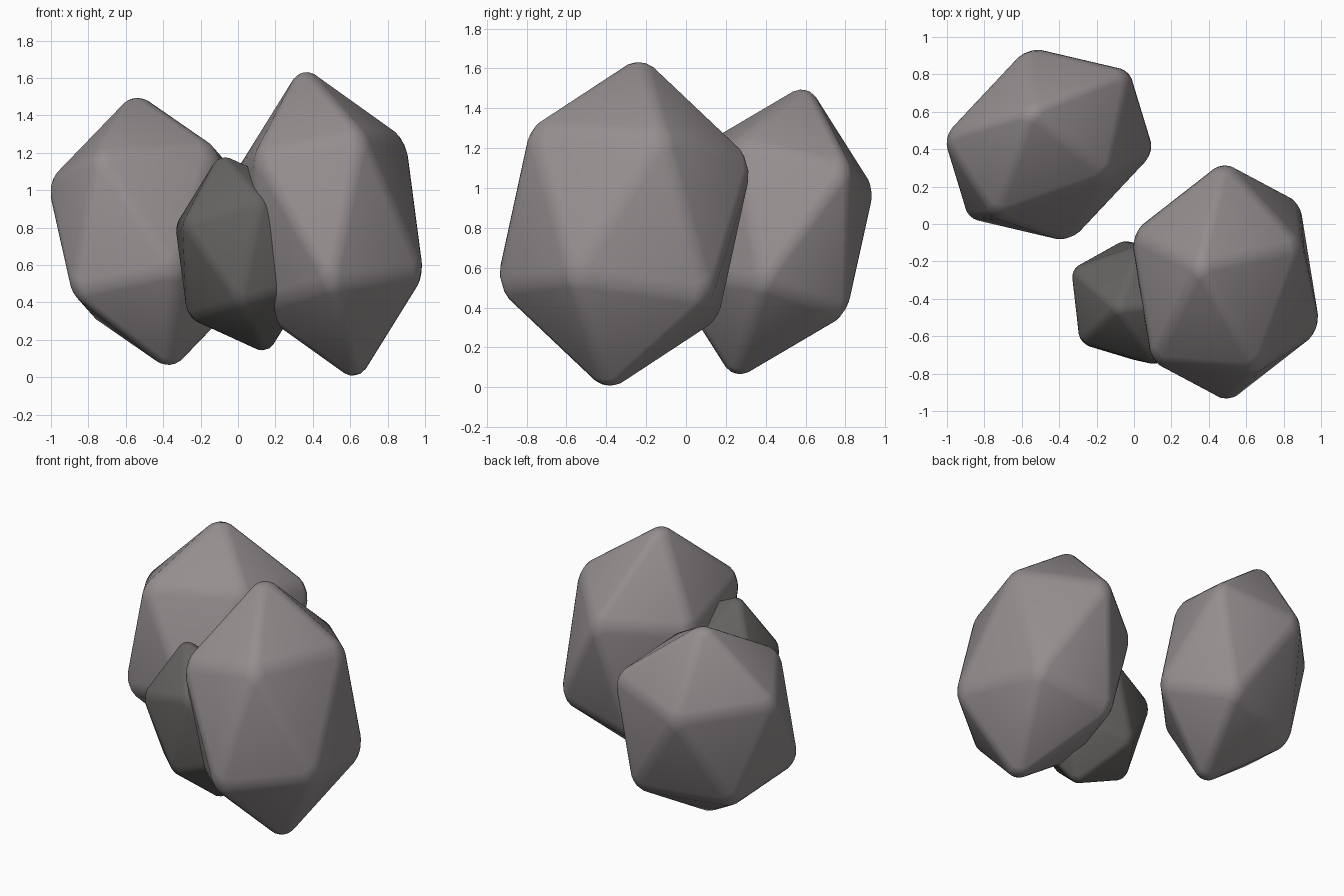
import bpy, bmesh, math
from mathutils import Vector

cube = bpy.data.objects.get("Cube")
if cube:
    bpy.data.objects.remove(cube, do_unlink=True)


def material(name, rgb):
    m = bpy.data.materials.new(name)
    m.use_nodes = True
    m.diffuse_color = (*rgb, 1)
    bsdf = m.node_tree.nodes["Principled BSDF"]
    bsdf.inputs["Base Color"].default_value = (*rgb, 1)
    bsdf.inputs["Roughness"].default_value = 0.8
    return m


def boulder(name, centre, axis, u, v, mat, grow=1.045, width=0.07):
    """Rounded 20-sided stone, stretched along a tilted axis and two ring directions."""
    bm = bmesh.new()
    top = bm.verts.new((0, 0, 1))
    low = bm.verts.new((0, 0, -1))
    ring_z = 1 / math.sqrt(5)
    upper, lower = [], []
    for k in range(5):
        a = math.tau * k / 5
        x, y = 2 * ring_z * math.cos(a), 2 * ring_z * math.sin(a)
        upper.append(bm.verts.new((x, y, ring_z)))
        lower.append(bm.verts.new((-x, -y, -ring_z)))
    bmesh.ops.convex_hull(bm, input=[top, low] + upper + lower)
    # Round the ridges and corners
    bmesh.ops.bevel(bm, geom=bm.edges[:], offset=width, offset_type='OFFSET',
                    segments=3, profile=0.5, affect='EDGES')
    # Stretch and tilt the stone
    axis, u, v = (Vector(d) * grow for d in (axis, u, v))
    scale = 1 / (2 * ring_z)
    for vert in bm.verts:
        x, y, z = vert.co
        vert.co = Vector(centre) + axis * z + (u * x + v * y) * scale
    bmesh.ops.recalc_face_normals(bm, faces=bm.faces[:])
    for f in bm.faces:
        f.smooth = True
    mesh = bpy.data.meshes.new(name)
    bm.to_mesh(mesh)
    bm.free()
    mesh.materials.append(mat)
    obj = bpy.data.objects.new(name, mesh)
    bpy.context.collection.objects.link(obj)
    return obj


grey = material("warm grey stone", (0.30, 0.27, 0.275))
dark = material("dark grey stone", (0.13, 0.125, 0.12))

boulder("large_boulder", (0.49, -0.31, 0.82), (-0.14, 0.085, 0.82),
        (0.458, 0.15, 0.071), (-0.092, 0.566, -0.082), grey)
boulder("rear_boulder", (-0.455, 0.425, 0.78), (-0.095, 0.175, 0.72),
        (0.354, -0.239, 0.117), (0.37, 0.394, -0.043), grey)
boulder("small_boulder", (0.03, -0.42, 0.66), (-0.12, -0.03, 0.52),
        (0.343, 0.006, 0.10), (-0.037, 0.325, -0.015), dark)
